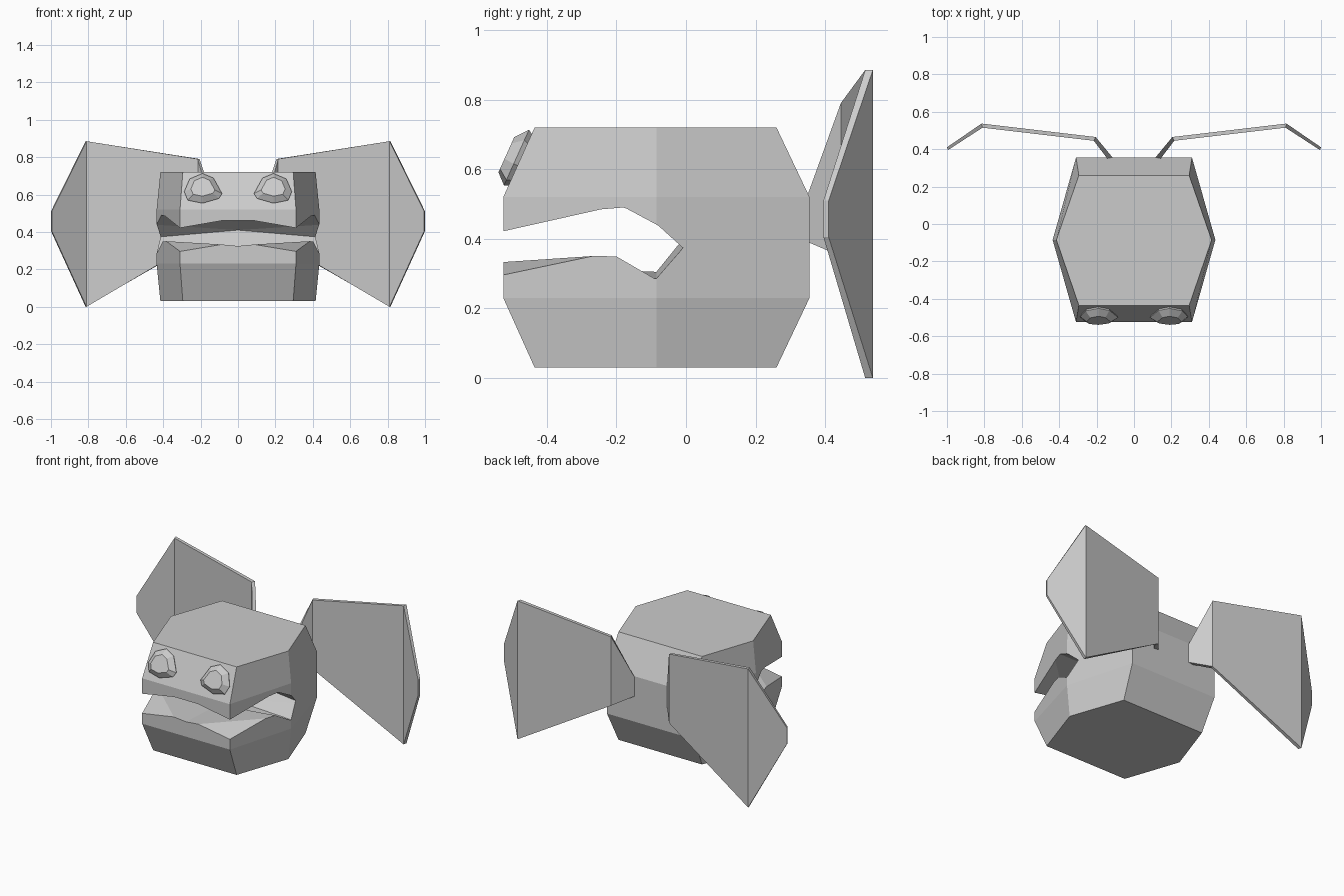
import bpy, bmesh

if "Cube" in bpy.data.objects:
    bpy.data.objects.remove(bpy.data.objects["Cube"], do_unlink=True)

GREY = (0.6, 0.6, 0.6, 1.0)
mat = bpy.data.materials.new("light_grey")
mat.use_nodes = True
mat.diffuse_color = GREY
bsdf = next(n for n in mat.node_tree.nodes if n.type == 'BSDF_PRINCIPLED')
bsdf.inputs["Base Color"].default_value = GREY
bsdf.inputs["Roughness"].default_value = 0.8


def loft(name, rings, triangulate=False):
    """Closed solid through a list of equal-length vertex rings."""
    bm = bmesh.new()
    rows = [[bm.verts.new(p) for p in ring] for ring in rings]
    n = len(rows[0])
    for a, b in zip(rows, rows[1:]):
        for i in range(n):
            j = (i + 1) % n
            bm.faces.new((a[i], a[j], b[j], b[i]))
    bm.faces.new(rows[0][::-1])
    bm.faces.new(rows[-1])
    bmesh.ops.recalc_face_normals(bm, faces=bm.faces[:])
    if triangulate:
        bmesh.ops.triangulate(bm, faces=bm.faces[:])
    mesh = bpy.data.meshes.new(name)
    bm.to_mesh(mesh)
    bm.free()
    mesh.materials.append(mat)
    obj = bpy.data.objects.new(name, mesh)
    bpy.context.scene.collection.objects.link(obj)
    return obj


# Head: six-sided block with chamfered top and bottom
MID_Y = -0.085


def head_ring(z, front, back, x_end, x_mid):
    return [(-x_end, front, z), (x_end, front, z), (x_mid, MID_Y, z),
            (x_end, back, z), (-x_end, back, z), (-x_mid, MID_Y, z)]


head = loft("head", [
    head_ring(0.03, -0.435, 0.26, 0.295, 0.415),
    head_ring(0.23, -0.525, 0.355, 0.31, 0.435),
    head_ring(0.52, -0.525, 0.355, 0.31, 0.435),
    head_ring(0.72, -0.435, 0.26, 0.295, 0.415),
])

# Mouth: open from cheek to cheek, arched towards the middle
cheek = [(-0.60, 0.375), (-0.18, 0.49), (-0.085, 0.44), (-0.01, 0.37),
         (-0.085, 0.285), (-0.20, 0.355), (-0.60, 0.252)]
middle = [(-0.60, 0.455), (-0.18, 0.49), (-0.085, 0.455), (0.0, 0.41),
          (-0.085, 0.305), (-0.20, 0.31), (-0.60, 0.328)]
cutter = loft("mouth_cutter", [
    [(x, y, z) for y, z in section]
    for x, section in ((-0.46, cheek), (0.0, middle), (0.46, cheek))
], triangulate=True)
cutter.hide_render = True

cut = head.modifiers.new("mouth", 'BOOLEAN')
cut.operation = 'DIFFERENCE'
cut.solver = 'EXACT'
cut.object = cutter
bpy.context.view_layer.objects.active = head
bpy.ops.object.modifier_apply(modifier=cut.name)
bpy.data.objects.remove(cutter, do_unlink=True)

# Ears: thin folded sheets; front (x, y), back (x, y), bottom z, top z
ear_stations = [
    ((0.135, 0.340), (0.110, 0.350), 0.395, 0.50),
    ((0.215, 0.445), (0.205, 0.465), 0.350, 0.79),
    ((0.810, 0.515), (0.815, 0.537), 0.000, 0.885),
    ((0.995, 0.395), (1.000, 0.410), 0.405, 0.51),
]
# Eyes: faceted lozenges on the sloping brow; outline as (x, z)
eye_outline = [(0.29, 0.61), (0.26, 0.68), (0.19, 0.71), (0.13, 0.685),
               (0.083, 0.60), (0.10, 0.573), (0.19, 0.547), (0.27, 0.563)]
EYE_X, EYE_Z = 0.19, 0.618


def eye_ring(side, depth, scale):
    ring = []
    for x, z in eye_outline:
        px = EYE_X + (x - EYE_X) * scale
        pz = EYE_Z + (z - EYE_Z) * scale
        py = -0.525 + (pz - 0.52) * 0.45
        ring.append((side * px, py - 0.912 * depth, pz + 0.41 * depth))
    return ring


for label, side in (("left", 1), ("right", -1)):
    loft(label + "_ear", [
        [(side * f[0], f[1], z0), (side * b[0], b[1], z0),
         (side * b[0], b[1], z1), (side * f[0], f[1], z1)]
        for f, b, z0, z1 in ear_stations
    ])
    loft(label + "_eye", [eye_ring(side, -0.01, 0.85),
                          eye_ring(side, 0.012, 0.98),
                          eye_ring(side, 0.042, 0.62)])
